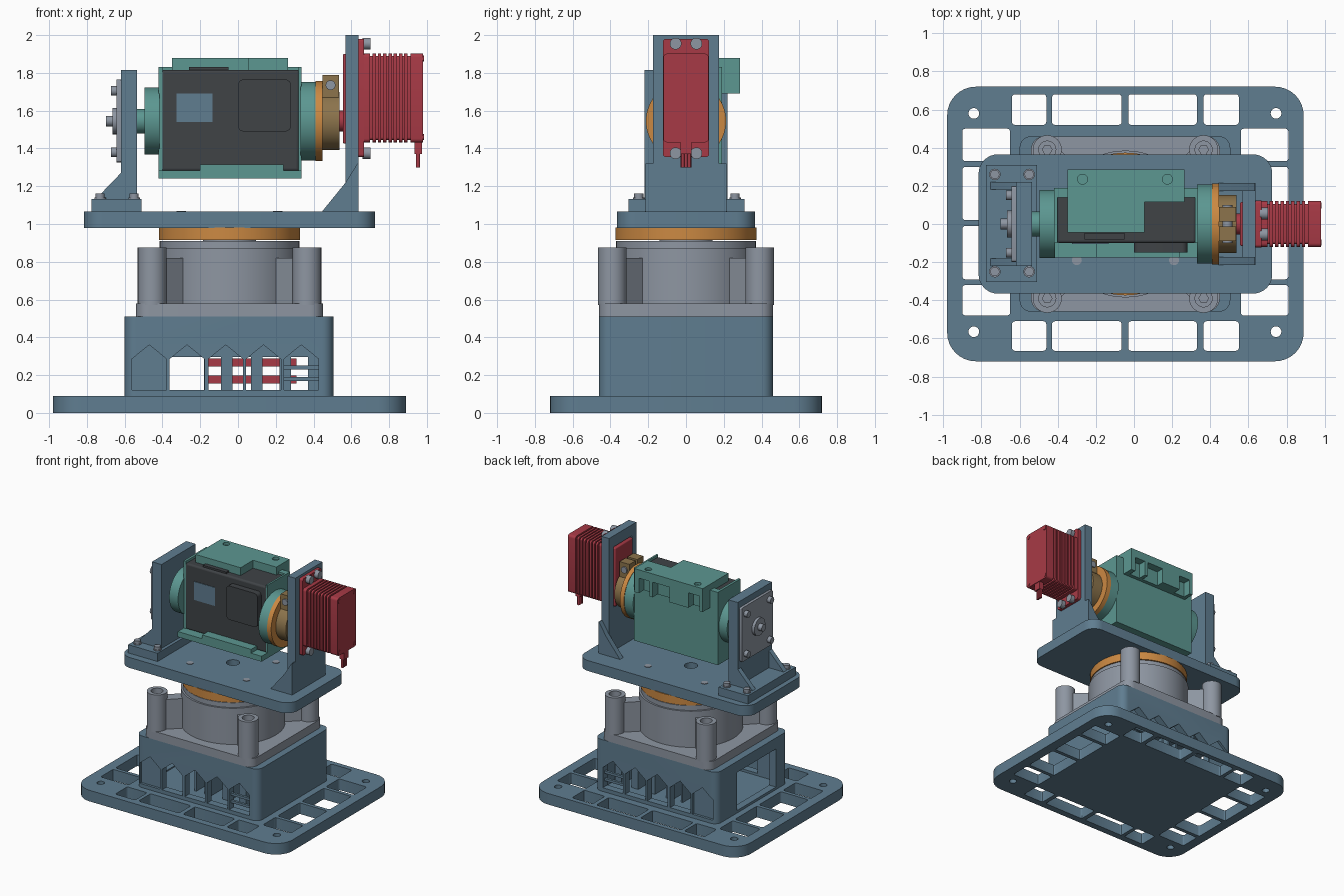
import bpy, bmesh
from math import cos, sin, pi
from mathutils import Vector

if "Cube" in bpy.data.objects:
    bpy.data.objects.remove(bpy.data.objects["Cube"])


def material(name, r, g, b):
    m = bpy.data.materials.new(name)
    m.use_nodes = True
    m.diffuse_color = (r, g, b, 1)
    m.node_tree.nodes["Principled BSDF"].inputs["Base Color"].default_value = (r, g, b, 1)
    return m


BLUE = material("slate blue", .115, .205, .28)
GREY = material("metal grey", .27, .305, .36)
TEAL = material("teal", .107, .31, .285)
BLACK = material("charcoal", .05, .056, .062)
RED = material("red", .39, .042, .061)
ORANGE = material("orange", .6, .25, .055)
BRASS = material("brass", .262, .174, .072)
parts = []


def prism(name, mat, pts, axis, a, b, bevel=0):
    """Extrude a 2D outline from a to b along an axis."""
    place = {"x": lambda u, v, w: (w, u, v), "y": lambda u, v, w: (u, w, v),
             "z": lambda u, v, w: (u, v, w)}[axis]
    bm = bmesh.new()
    low = [bm.verts.new(place(u, v, a)) for u, v in pts]
    top = [bm.verts.new(place(u, v, b)) for u, v in pts]
    bm.faces.new(low)
    bm.faces.new(top)
    for i in range(len(pts)):
        j = (i + 1) % len(pts)
        bm.faces.new((low[i], low[j], top[j], top[i]))
    bmesh.ops.recalc_face_normals(bm, faces=bm.faces)
    me = bpy.data.meshes.new(name)
    bm.to_mesh(me)
    bm.free()
    me.materials.append(mat)
    ob = bpy.data.objects.new(name, me)
    bpy.context.collection.objects.link(ob)
    if bevel:
        mod = ob.modifiers.new("bevel", "BEVEL")
        mod.width, mod.segments = bevel, 3
    parts.append(ob)
    return ob


def box(name, mat, x, y, z, bevel=0):
    pts = [(x[0], y[0]), (x[1], y[0]), (x[1], y[1]), (x[0], y[1])]
    return prism(name, mat, pts, "z", z[0], z[1], bevel)


def cyl(name, mat, axis, c, r, a, b, n=48):
    pts = [(c[0] + r * cos(2 * pi * i / n), c[1] + r * sin(2 * pi * i / n)) for i in range(n)]
    return prism(name, mat, pts, axis, a, b)


def slab(name, mat, x, y, z, r, axis="z", n=8):
    """Rounded rectangle plate."""
    pts = []
    for k, (cx, cy) in enumerate([(x[1] - r, y[1] - r), (x[0] + r, y[1] - r),
                                  (x[0] + r, y[0] + r), (x[1] - r, y[0] + r)]):
        for i in range(n + 1):
            t = pi / 2 * (k + i / n)
            pts.append((cx + r * cos(t), cy + r * sin(t)))
    return prism(name, mat, pts, axis, z[0], z[1])


def cut(ob, cutters):
    for c in cutters:
        mod = ob.modifiers.new("cut", "BOOLEAN")
        mod.operation, mod.solver, mod.object = "DIFFERENCE", "EXACT", c
    dg = bpy.context.evaluated_depsgraph_get()
    me = bpy.data.meshes.new_from_object(ob.evaluated_get(dg))
    ob.modifiers.clear()
    ob.data = me
    for c in cutters:
        parts.remove(c)
        bpy.data.objects.remove(c)


CX = -.045          # turntable axis
AZ = 1.545          # tilt axis height

# Base plate with window grid and corner holes
base = slab("base_plate", BLUE, (-.98, .89), (-.72, .72), (0, .09), .15)
holes = []
for x in [(-.64, -.46), (-.43, -.065), (-.03, .33), (.365, .55)]:
    for y in [(.52, .68), (-.665, -.51)]:
        holes.append(slab("c", BLUE, x, y, (-.1, .2), .015, n=3))
for y in [(.33, .5), (.02, .3), (-.29, -.01), (-.48, -.32)]:
    for x in [(-.9, -.65), (.56, .81)]:
        holes.append(slab("c", BLUE, x, y, (-.1, .2), .015, n=3))
for x in (-.84, .745):
    for y in (-.565, .58):
        holes.append(cyl("c", BLUE, "z", (x, y), .028, -.1, .2, 24))
cut(base, holes)

# Hollow electronics housing with pointed vents
housing = slab("housing", BLUE, (-.6, .505), (-.46, .46), (.09, .51), .06)


def house(c, a, b):
    w = .092
    pts = [(c - w, .12), (c + w, .12), (c + w, .285), (c, .36), (c - w, .285)]
    return prism("c", BLUE, pts, "y", a, b)


cutters = [box("c", BLUE, (-.54, .45), (-.4, .4), (.1, .46)),
           box("c", BLUE, (-.7, -.5), (-.3, .2), (.11, .42)),
           house(-.47, -.6, -.44), house(-.47, .44, .6)]
cutters += [house(c, -.6, .6) for c in (-.27, -.065, .135, .335)]
cut(housing, cutters)
box("housing_core", BLUE, (-.35, .43), (-.3, .3), (.295, .47))
for x in [(-.18, -.165), (-.09, -.03), (.07, .13), (.22, .28), (.37, .43)]:
    box("housing_divider", BLUE, x, (-.3, .3), (.09, .3))
for x in [(-.165, -.09), (-.03, .07), (.13, .22), (.28, .31)]:
    for z in (.155, .245):
        box("connector", RED, x, (-.12, .12), (z, z + .042))
for y in (-.44, .42):
    for z in (.17, .23):
        box("vent_louver", BLUE, (.24, .43), (y, y + .02), (z, z + .02))

# Motor: flange, drum, four corner posts joined by webs
slab("motor_flange", GREY, (-.54, .45), (-.46, .46), (.51, .578), .07)
cyl("motor_drum", GREY, "z", (CX, 0), .385, .57, .872, 72)
cyl("motor_rim", GREY, "z", (CX, 0), .37, .87, .91, 72)
for sx in (-1, 1):
    for sy in (-1, 1):
        p = Vector((CX + sx * .41, sy * .39))
        d = Vector((sx * .41, sy * .39)).normalized()
        n = Vector((-d.y, d.x)) * .045
        prism("post_web", GREY, [p - d * .06 + n, p - d * .06 - n, p - d * .3 - n, p - d * .3 + n],
              "z", .57, .82)
        post = cyl("motor_post", GREY, "z", p, .076, .57, .875, 32)
        cut(post, [cyl("c", GREY, "z", p, .045, .8, 1, 24)])
        cyl("post_bolt", GREY, "z", p, .028, .79, .84, 6)
cyl("motor_shaft", GREY, "z", (CX, 0), .14, .9, .92)

# Turntable disc and deck
cyl("turntable_disc", ORANGE, "z", (CX, 0), .374, .915, .982, 72)
deck = slab("deck", BLUE, (-.815, .725), (-.365, .365), (.98, 1.065), .1)
cut(deck, [cyl("c", BLUE, "z", (CX, 0), .05, 1.0, 1.2, 32)])
for x in (-.3, .21):
    for y in (-.19, .19):
        cyl("deck_screw", GREY, "z", (x, y), .026, 1.05, 1.069, 20)

# Idler bracket on the right side
box("idler_foot", BLUE, (-.775, -.51), (-.305, .31), (1.064, 1.132))
box("idler_upright", BLUE, (-.62, -.535), (-.22, .22), (1.065, 1.815))
for y in (-.22, .18):
    prism("idler_gusset", BLUE, [(-.755, 1.13), (-.6, 1.13), (-.6, 1.28), (-.62, 1.27)],
          "y", y, y + .04)
for x in (-.73, -.55):
    for y in (-.25, .26):
        cyl("foot_washer", GREY, "z", (x, y), .03, 1.13, 1.14, 24)
        cyl("foot_bolt", GREY, "z", (x, y), .024, 1.13, 1.162, 24)
slab("idler_plate", GREY, (-.2, .2), (1.325, 1.765), (-.642, -.618), .015, "x", 3)
for y in (-.15, .15):
    for z in (1.38, 1.705):
        cyl("idler_bolt", GREY, "x", (y, z), .025, -.672, -.64, 24)
cyl("idler_hub", GREY, "x", (0, AZ), .07, -.665, -.64)
cyl("idler_pin", GREY, "x", (0, AZ), .028, -.7, -.66, 24)

# Tilt cradle: end hubs, frame and rear clamp
cyl("idler_shaft", TEAL, "x", (0, AZ), .065, -.54, -.49, 32)
cyl("cradle_hub_small", TEAL, "x", (0, AZ), .178, -.495, -.415, 64)
cyl("cradle_hub_large", TEAL, "x", (0, AZ), .208, .33, .412, 64)
cyl("drive_ring", ORANGE, "x", (0, AZ), .212, .41, .447, 64)
box("cradle_back", TEAL, (-.42, .335), (.14, .19), (1.24, 1.832))
box("cradle_floor", TEAL, (-.42, .335), (-.175, .19), (1.24, 1.284))
box("cradle_lip", TEAL, (-.2, .24), (-.175, -.1), (1.24, 1.315))
for x in [(-.42, -.4), (.32, .335)]:
    box("cradle_side", TEAL, x, (-.1, .17), (1.24, 1.832))
tops = [(-.35, -.045), (.055, -.045), (.055, .115), (.265, .115), (.265, .285), (-.35, .285)]
clamp = prism("clamp_top", TEAL, tops, "z", 1.812, 1.88)
cut(clamp, [cyl("c", TEAL, "z", (x, .235), .026, 1.86, 2, 24) for x in (-.27, .175)])
box("clamp_bar", TEAL, (-.35, .265), (.18, .22), (1.69, 1.82))
for x in [(-.35, -.32), (-.22, -.05), (.1, .13), (.225, .265)]:
    box("clamp_rib", TEAL, x, (.18, .285), (1.69, 1.82))

# Payload camera body
box("payload_body", BLACK, (-.405, .325), (-.1, .15), (1.28, 1.816), .014)
slab("payload_grip", BLACK, (0, .28), (1.49, 1.765), (-.15, -.09), .03, "y")
box("payload_screen", BLUE, (-.325, -.135), (-.104, -.098), (1.54, 1.69))
box("payload_button", BLACK, (-.26, -.05), (-.08, -.046), (1.8, 1.83))

# Clamping hub on the servo shaft
cyl("clamp_hub", BRASS, "x", (0, AZ), .153, .44, .538, 48)
for s in (-1, 1):
    box("clamp_ear", BRASS, (.447, .535), sorted((s * .012, s * .09)), (1.66, 1.79))
cyl("clamp_screw", GREY, "y", (.49, 1.735), .026, -.1, .1, 24)

# Servo bracket with pocket and side gussets
upright = box("servo_upright", BLUE, (.57, .638), (-.175, .175), (1.06, 2))
cut(upright, [box("c", BLUE, (.5, .7), (-.118, .118), (1.42, 1.91))])
for y in [(-.215, -.172), (.172, .215)]:
    prism("servo_gusset", BLUE, [(.44, 1.06), (.638, 1.06), (.638, 1.32), (.632, 1.32), (.57, 1.22)],
          "y", *y)

# Servo: body, cooling fins, mounting flange, cable
cyl("servo_shaft", RED, "x", (0, AZ), .055, .53, .57, 32)
box("servo_nose", RED, (.556, .66), (-.115, .115), (1.425, 1.9), .008)
slab("servo_flange", RED, (-.122, .122), (1.355, 1.98), (.638, .668), .015, "x", 4)
slab("servo_core", RED, (-.105, .105), (1.445, 1.89), (.66, .96), .015, "x", 4)
for x0, x1 in [(.66, .7)] + [(.712 + .028 * i, .73 + .028 * i) for i in range(7)] + [(.912, .98)]:
    slab("servo_fin", RED, (-.12, .12), (1.432, 1.902), (x0, x1), .02, "x", 4)
for s in (-1, 1):
    for z in (1.46, 1.875):
        cyl("servo_case_screw", RED, "x", (s * .098, z), .016, .97, .984, 16)
    for z in (1.375, 1.955):
        cyl("servo_bolt", GREY, "x", (s * .055, z), .031, .66, .702, 24)
for y in (-.018, 0, .018):
    cyl("servo_cable", RED, "z", (.953, y), .011, 1.3, 1.45, 12)
box("cable_boot", RED, (.935, .975), (-.03, .03), (1.37, 1.44))

# Smooth round surfaces, keeping edges sharp
bpy.ops.object.select_all(action="DESELECT")
for ob in parts:
    ob.select_set(True)
bpy.context.view_layer.objects.active = parts[0]
bpy.ops.object.shade_smooth_by_angle()
